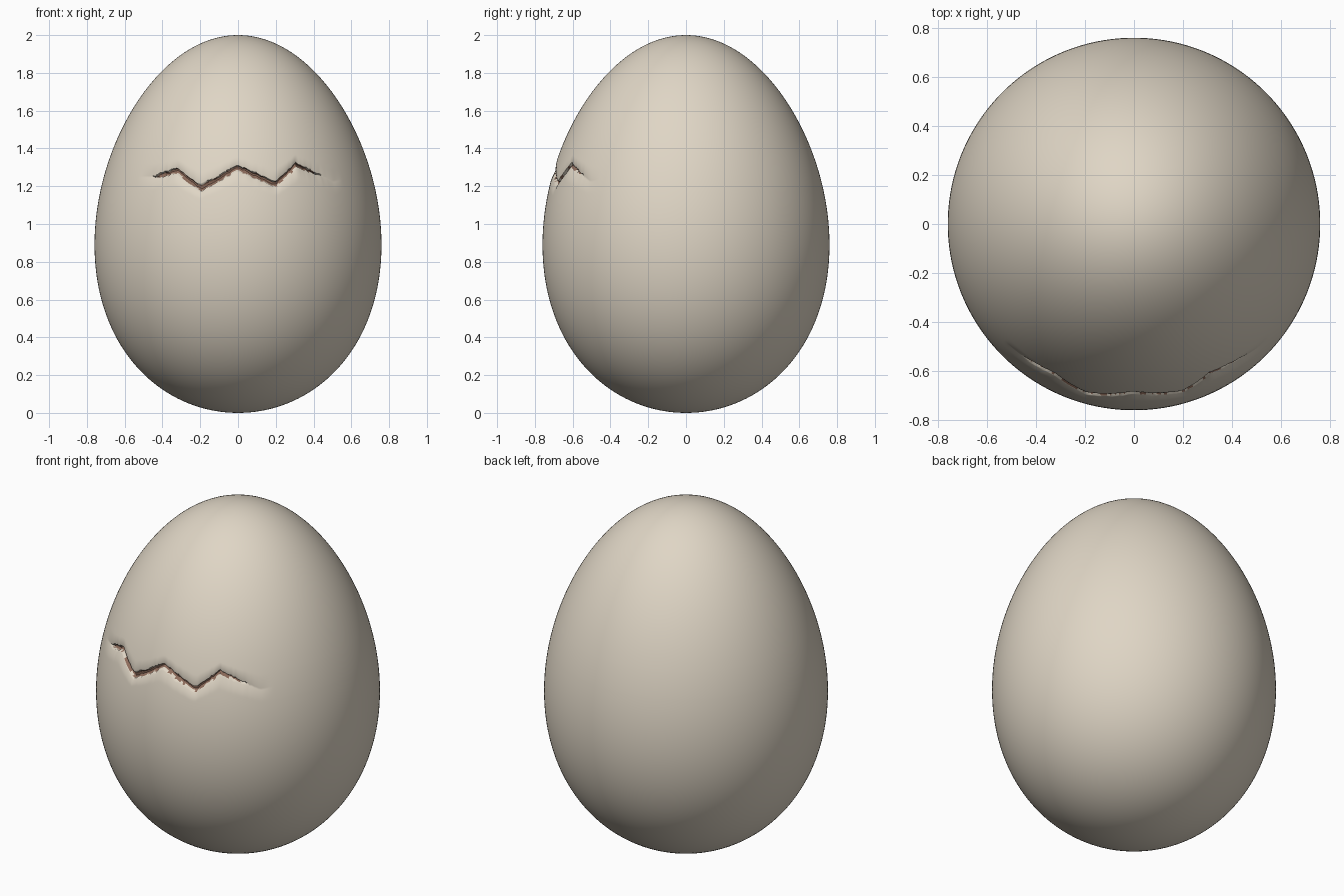
import bpy
import bmesh
import math
import random

random.seed(4)
if "Cube" in bpy.data.objects:
    bpy.data.objects.remove(bpy.data.objects["Cube"])


def material(name, rgb):
    mat = bpy.data.materials.new(name)
    mat.use_nodes = True
    mat.diffuse_color = (*rgb, 1)
    bsdf = mat.node_tree.nodes["Principled BSDF"]
    bsdf.inputs["Base Color"].default_value = (*rgb, 1)
    bsdf.inputs["Roughness"].default_value = 0.8
    return mat


def lerp_path(path, x):
    """Height of a polyline at x, held level beyond its ends."""
    for (x0, z0), (x1, z1) in zip(path, path[1:]):
        if x0 <= x <= x1:
            return z0 + (z1 - z0) * (x - x0) / (x1 - x0)
    return path[0][1] if x < path[0][0] else path[-1][1]


def egg_radius(z):
    """Tapered ellipse, widest a little below the middle."""
    c = max(-1, min(1, z - 1))
    return 0.755 * math.sqrt(1 - c * c) * (1 - 0.113 * c)


# Zigzag crack line across the front, as x and z
CRACK_Z = 1.25
CRACK = [(-0.62, CRACK_Z), (-0.44, 1.25), (-0.33, 1.285), (-0.2, 1.185), (0, 1.3),
         (0.2, 1.205), (0.32, 1.315), (0.43, 1.265), (0.5, 1.225), (0.62, CRACK_Z)]
WIDTH = [(-0.45, 0), (-0.42, 0.011), (-0.2, 0.014), (0.3, 0.013), (0.36, 0.009), (0.44, 0)]
DENT = [(-0.52, 0), (-0.4, 1), (0.4, 1), (0.54, 0)]
COLUMNS, BAND, STEP = 360, 0.07, 0.005

# Ring heights: even in angle, with a fine band along the crack
rings = [1 - math.cos(math.pi * i / 110) for i in range(1, 110)]
rings = [z for z in rings if abs(z - CRACK_Z) > BAND + STEP]
rings += [CRACK_Z - BAND + STEP * i for i in range(round(2 * BAND / STEP) + 1)]
rings.sort()

# Per-column crack shape
columns = []
for i in range(COLUMNS):
    angle = 2 * math.pi * i / COLUMNS
    x = egg_radius(CRACK_Z) * math.sin(angle)
    front = math.cos(angle) > 0
    strength = lerp_path(DENT, x) if front else 0
    shift = lerp_path(CRACK, x) - CRACK_Z if front else 0
    shift += random.uniform(-0.004, 0.004) * strength
    width = lerp_path(WIDTH, x) * random.uniform(0.75, 1.15) if front else 0
    columns.append((angle, shift, width, strength))

# Egg shell: rings bend to follow the crack and sink in beside it
bm = bmesh.new()
grid = []
for z in rings:
    u = abs(z - CRACK_Z)
    row = []
    for angle, shift, width, strength in columns:
        height = z + shift * max(0, 1 - u / 0.5) ** 2
        sink = 0.016 * strength * max(0, 1 - u / BAND) ** 2
        if u < width:
            sink += 0.012
        r = egg_radius(height) - sink
        row.append(bm.verts.new((r * math.sin(angle), -r * math.cos(angle), height)))
    grid.append(row)

for j in range(len(rings) - 1):
    u = abs((rings[j] + rings[j + 1]) / 2 - CRACK_Z)
    for i in range(COLUMNS):
        k = (i + 1) % COLUMNS
        face = bm.faces.new((grid[j][i], grid[j][k], grid[j + 1][k], grid[j + 1][i]))
        face.material_index = int(u < (columns[i][2] + columns[k][2]) / 2)

# Rounded ends
bottom = bm.verts.new((0, 0, 0))
top = bm.verts.new((0, 0, 2))
for i in range(COLUMNS):
    k = (i + 1) % COLUMNS
    bm.faces.new((bottom, grid[0][k], grid[0][i]))
    bm.faces.new((top, grid[-1][i], grid[-1][k]))
bmesh.ops.recalc_face_normals(bm, faces=bm.faces)

mesh = bpy.data.meshes.new("egg_shell")
bm.to_mesh(mesh)
bm.free()
mesh.materials.append(material("cream shell", (0.74, 0.67, 0.56)))
mesh.materials.append(material("brown crack", (0.27, 0.15, 0.105)))
egg = bpy.data.objects.new("egg_shell", mesh)
bpy.context.collection.objects.link(egg)

bpy.ops.object.select_all(action='DESELECT')
egg.select_set(True)
bpy.context.view_layer.objects.active = egg
bpy.ops.object.shade_smooth_by_angle(angle=math.radians(45))
